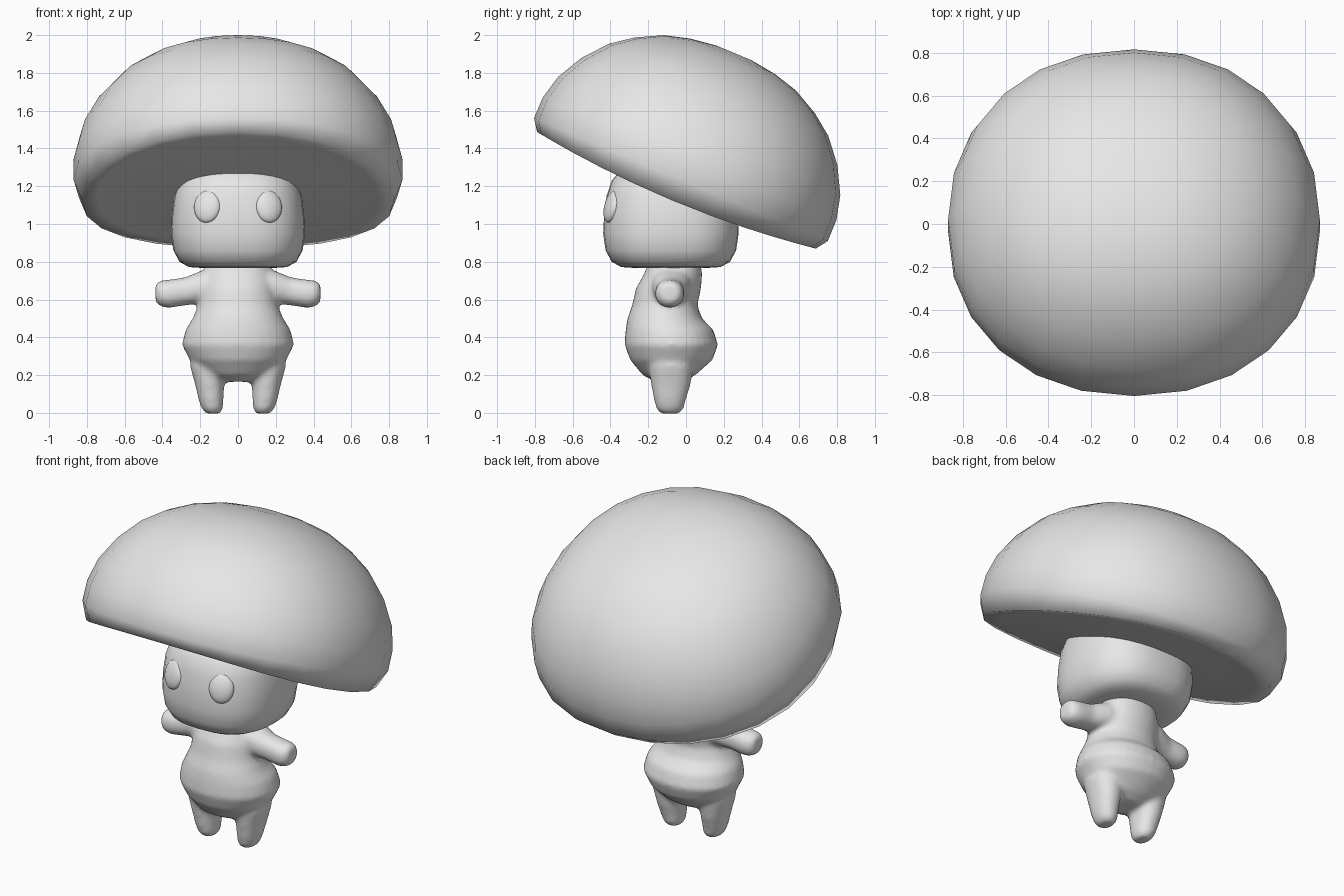
import bpy, bmesh, math
from mathutils import Vector, Matrix

if "Cube" in bpy.data.objects:
    bpy.data.objects.remove(bpy.data.objects["Cube"])

grey = bpy.data.materials.new("matte_grey")
grey.diffuse_color = (0.8, 0.8, 0.8, 1)
grey.use_nodes = True
grey.node_tree.nodes["Principled BSDF"].inputs["Base Color"].default_value = grey.diffuse_color


def finish(obj):
    obj.data.materials.clear()
    obj.data.materials.append(grey)
    for poly in obj.data.polygons:
        poly.use_smooth = True


def loft(name, rings, sides, power, place):
    """Skin superellipse rings (h, centre_a, centre_b, radius_a, radius_b)."""
    bm = bmesh.new()
    loops = []
    for h, ca, cb, ra, rb in rings:
        loop = []
        for i in range(sides):
            t = 2 * math.pi * i / sides
            c, s = math.cos(t), math.sin(t)
            a = ca + ra * math.copysign(abs(c) ** (2 / power), c)
            b = cb + rb * math.copysign(abs(s) ** (2 / power), s)
            loop.append(bm.verts.new(place(a, b, h)))
        loops.append(loop)
    for low, high in zip(loops, loops[1:]):
        for i in range(sides):
            j = (i + 1) % sides
            bm.faces.new((low[i], low[j], high[j], high[i]))
    # close both ends with a fan
    for loop in (loops[0], loops[-1]):
        bmesh.ops.poke(bm, faces=[bm.faces.new(loop)])
    bmesh.ops.recalc_face_normals(bm, faces=bm.faces)
    mesh = bpy.data.meshes.new(name)
    bm.to_mesh(mesh)
    bm.free()
    obj = bpy.data.objects.new(name, mesh)
    bpy.context.collection.objects.link(obj)
    finish(obj)
    return obj


def upright(a, b, h):
    return Vector((a, b, h))


# Mushroom cap: a tilted dome whose underside sags along its middle
tilt = Matrix.Rotation(math.radians(-22.7), 3, 'X')


def cap_place(a, b, h):
    if h < 0.03:
        h -= 0.06 * max(0, 1 - (b / 0.81) ** 2)
    return tilt @ Vector((a, b, h)) + Vector((0, -0.05, 1.18))


cap_profile = [(0.2, 0.01), (0.5, 0.01), (0.72, 0.01), (0.80, 0.0), (0.843, 0.06),
               (0.842, 0.18), (0.81, 0.31), (0.735, 0.45), (0.63, 0.575), (0.52, 0.657),
               (0.38, 0.73), (0.24, 0.768), (0.1, 0.787)]
loft("mushroom_cap", [(h, 0, 0, r * 1.033, r) for r, h in cap_profile], 24, 2.15, cap_place)

# Head: rounded block tucked into the cap
head_profile = [(0.768, 0.20), (0.772, 0.26), (0.80, 0.31), (0.86, 0.342), (0.95, 0.355),
                (1.05, 0.35), (1.15, 0.337), (1.23, 0.31), (1.29, 0.26)]
loft("head", [(z, 0, -0.08, r, r * 1.01) for z, r in head_profile], 32, 2.5, upright)

# Eyes: flattened ovals lying on the face
for side, label in ((-1, "left"), (1, "right")):
    bpy.ops.mesh.primitive_uv_sphere_add(segments=24, ring_count=14, radius=1,
                                         location=(side * 0.162, -0.392, 1.093))
    eye = bpy.context.object
    eye.name = label + "_eye"
    eye.scale = (0.073, 0.036, 0.088)
    eye.rotation_euler = (math.radians(-14), 0, side * math.radians(18))
    finish(eye)

# Torso: pear shape, from (height, half width, front y, back y)
torso_profile = [(0.165, 0.10, -0.16, -0.01), (0.20, 0.17, -0.23, 0.05),
                 (0.28, 0.255, -0.295, 0.14), (0.36, 0.297, -0.325, 0.17),
                 (0.44, 0.278, -0.32, 0.145), (0.50, 0.24, -0.31, 0.085),
                 (0.57, 0.21, -0.285, 0.06), (0.66, 0.20, -0.265, 0.08),
                 (0.73, 0.19, -0.225, 0.085), (0.79, 0.165, -0.20, 0.08)]
body = loft("body", [(z, 0, (f + b) / 2, w, (b - f) / 2) for z, w, f, b in torso_profile],
            32, 2.1, upright)

# Arms run along x as (x, centre y, centre z, radius y, radius z); legs run along z
arm_rings = [(0.08, -0.08, 0.685, 0.12, 0.09), (0.19, -0.08, 0.668, 0.10, 0.087),
             (0.28, -0.085, 0.643, 0.075, 0.075), (0.37, -0.087, 0.63, 0.078, 0.075),
             (0.415, -0.087, 0.632, 0.07, 0.068), (0.437, -0.087, 0.635, 0.045, 0.045)]
leg_rings = [(-0.004, 0.132, -0.085, 0.035, 0.05), (0.02, 0.136, -0.085, 0.056, 0.072),
             (0.07, 0.143, -0.085, 0.066, 0.085), (0.15, 0.150, -0.08, 0.077, 0.105),
             (0.25, 0.155, -0.08, 0.10, 0.12), (0.32, 0.15, -0.08, 0.09, 0.11)]
limbs = []
for side in (-1, 1):
    limbs.append(loft("arm", arm_rings, 20, 2.2, lambda a, b, h: Vector((side * h, a, b))))
    limbs.append(loft("leg", leg_rings, 20, 2.2, lambda a, b, h: Vector((side * a, b, h))))

# Fuse the limbs with the torso into one soft skin
bpy.ops.object.select_all(action='DESELECT')
for obj in limbs + [body]:
    obj.select_set(True)
bpy.context.view_layer.objects.active = body
bpy.ops.object.join()
remesh = body.modifiers.new("fuse", 'REMESH')
remesh.mode = 'VOXEL'
remesh.voxel_size = 0.014
remesh.use_smooth_shade = True
soften = body.modifiers.new("soften", 'SMOOTH')
soften.factor = 0.5
soften.iterations = 8
